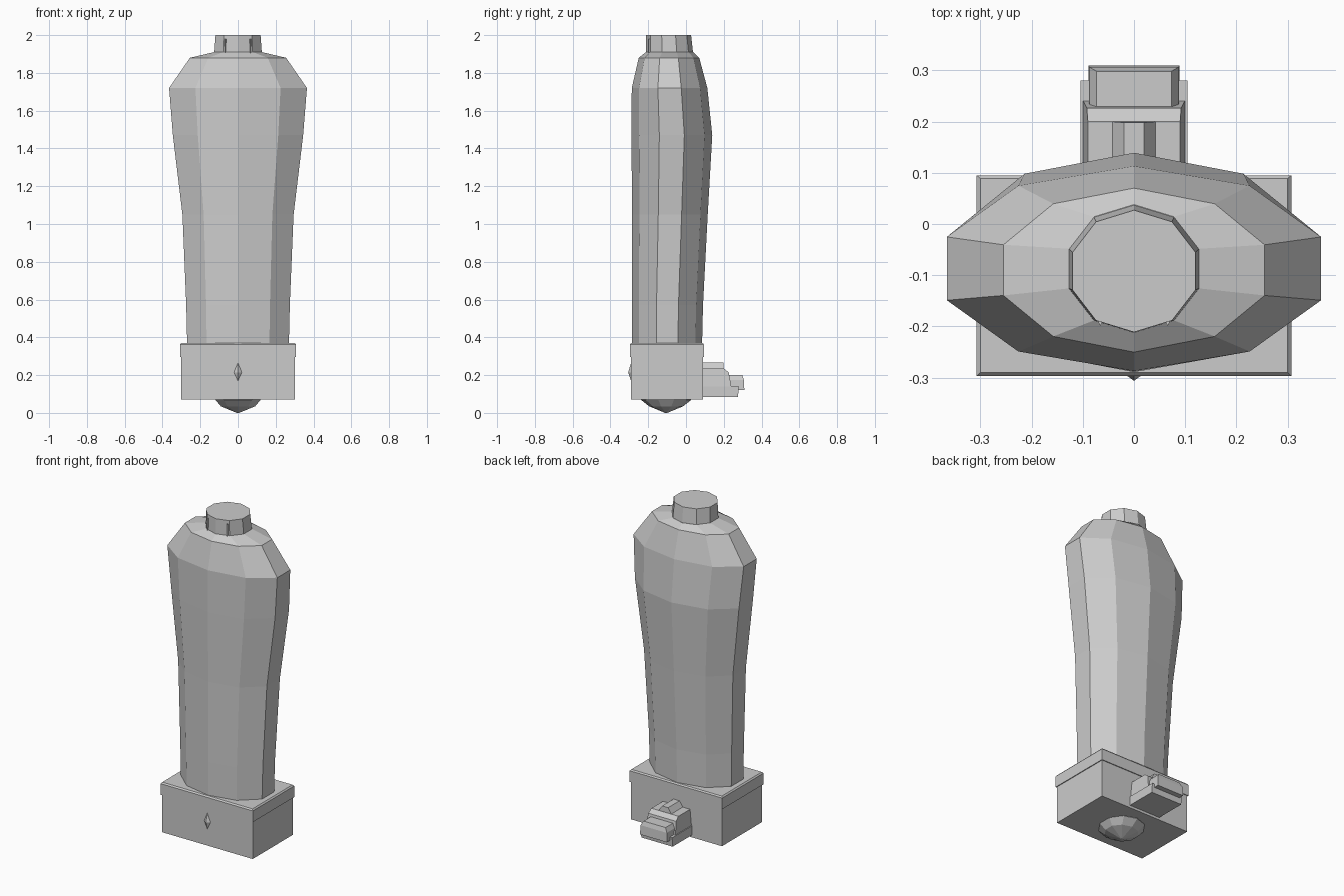
import bpy, bmesh
from math import sin, cos, pi

if "Cube" in bpy.data.objects:
    bpy.data.objects.remove(bpy.data.objects["Cube"], do_unlink=True)

grey = bpy.data.materials.new("light_grey")
grey.use_nodes = True
colour = (0.6, 0.6, 0.6, 1)
grey.diffuse_color = colour
grey.node_tree.nodes["Principled BSDF"].inputs["Base Color"].default_value = colour


def finish(name, bm):
    bmesh.ops.recalc_face_normals(bm, faces=bm.faces)
    mesh = bpy.data.meshes.new(name)
    bm.to_mesh(mesh)
    bm.free()
    mesh.materials.append(grey)
    obj = bpy.data.objects.new(name, mesh)
    bpy.context.collection.objects.link(obj)
    return obj


def loft(name, loops):
    """Skin a stack of equal-length point loops and cap both ends."""
    bm = bmesh.new()
    rings = [[bm.verts.new(p) for p in loop] for loop in loops]
    n = len(rings[0])
    for low, high in zip(rings, rings[1:]):
        for i in range(n):
            j = (i + 1) % n
            bm.faces.new((low[i], low[j], high[j], high[i]))
    bm.faces.new(rings[0])
    bm.faces.new(rings[-1])
    return finish(name, bm)


def oval(z, rx, ry, cy, n=10):
    angles = [pi / 2 + 2 * pi * i / n for i in range(n)]
    return [(rx * cos(a), cy + ry * sin(a), z) for a in angles]


def rect(z, hx, y0, y1):
    return [(-hx, y0, z), (hx, y0, z), (hx, y1, z), (-hx, y1, z)]


# Ten-sided body, swelling to the shoulder (z, x radius, y radius, y centre)
body = [(0.36, .284, .185, -.100), (0.57, .289, .188, -.098),
        (1.05, .310, .200, -.085), (1.47, .363, .214, -.075),
        (1.72, .384, .200, -.087), (1.88, .268, .160, -.090),
        (1.91, .133, .125, -.087)]
loft("body", [oval(*r) for r in body])

# Neck cap
loft("neck", [oval(1.90, .134, .125, -.087), oval(2.0, .126, .119, -.092)])

# Two slim ridges on the front of the neck
for side, label in ((1, "left"), (-1, "right")):
    loft("neck_ridge_" + label,
         [[(side * x, y, z) for x, y in ((.055, -.18), (.075, -.18), (.066, -.199))]
          for z in (1.90, 1.98)])

# Base box and its slightly wider lid
loft("base_box", [rect(.07, .302, -.291, .09), rect(.31, .302, -.291, .09)])
loft("base_lid", [rect(.295, .307, -.297, .095), rect(.362, .307, -.297, .095),
                  rect(.37, .300, -.290, .089)])

# Faceted stud under the base
loft("bottom_stud", [oval(.08, .13, .135, -.105), oval(.068, .125, .132, -.105),
                     oval(.035, .096, .09, -.105), oval(0, .006, .006, -.105)])

# Diamond spike on the front of the base
bm = bmesh.new()
rim = [bm.verts.new(p) for p in ((0, -.288, .275), (.025, -.288, .215),
                                 (0, -.288, .16), (-.025, -.288, .215))]
tip = bm.verts.new((0, -.306, .215))
for i in range(4):
    bm.faces.new((rim[i], rim[(i + 1) % 4], tip))
bm.faces.new(rim)
finish("front_spike", bm)

# Rear latch: plate, block, nose and hump
loft("latch_plate", [rect(.085, .104, .08, .275), rect(.14, .104, .08, .28)])
loft("latch_block", [rect(.13, .100, .08, .242), rect(.215, .092, .08, .226),
                     rect(.235, .090, .08, .20)])
loft("latch_nose", [rect(.12, .089, .20, .309), rect(.175, .087, .20, .306),
                    rect(.20, .073, .20, .298)])
loft("latch_hump", [rect(.23, .045, .08, .20), rect(.267, .02, .08, .198)])
